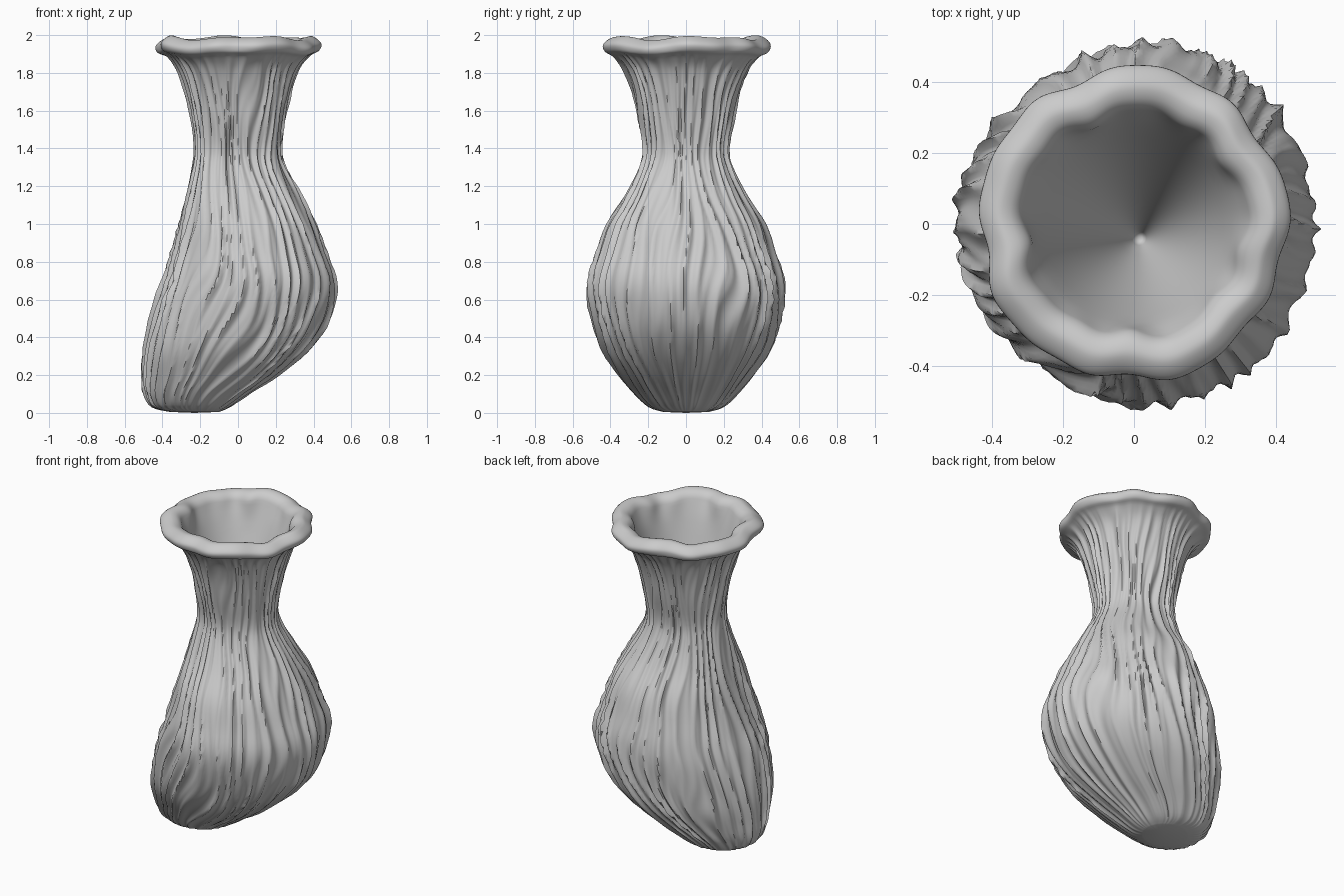
import bpy, bmesh
from math import sin, cos, pi, tau

SEG, STEPS = 240, 4

# Outline of the leaning vase: z, left x, right x, y radius, fold depth
PROFILE = [
    (0.005, -0.36, -0.10, 0.12, 0.0), (0.03, -0.46, -0.04, 0.20, 0.015),
    (0.10, -0.51, 0.07, 0.28, 0.03), (0.20, -0.52, 0.23, 0.365, 0.04),
    (0.32, -0.515, 0.375, 0.45, 0.045), (0.45, -0.49, 0.475, 0.50, 0.05),
    (0.60, -0.445, 0.52, 0.53, 0.05), (0.72, -0.40, 0.52, 0.525, 0.05),
    (0.85, -0.36, 0.475, 0.48, 0.045), (1.00, -0.32, 0.42, 0.425, 0.04),
    (1.15, -0.285, 0.345, 0.33, 0.035), (1.30, -0.25, 0.26, 0.255, 0.03),
    (1.40, -0.238, 0.238, 0.235, 0.03), (1.55, -0.255, 0.255, 0.26, 0.03),
    (1.70, -0.288, 0.29, 0.29, 0.03), (1.82, -0.33, 0.33, 0.34, 0.03),
    (1.885, -0.38, 0.38, 0.39, 0.012),
    # rolled lip
    (1.91, -0.425, 0.42, 0.43, 0.0), (1.945, -0.435, 0.43, 0.44, 0.0),
    (1.975, -0.405, 0.40, 0.41, 0.0), (1.985, -0.37, 0.37, 0.37, 0.0),
    (1.96, -0.325, 0.325, 0.325, 0.0),
    # funnel-shaped inside
    (1.88, -0.295, 0.295, 0.295, 0.0), (1.55, -0.185, 0.195, 0.19, 0.0),
    (1.05, -0.005, 0.035, 0.02, 0.0),
]


def spline(p, t):
    """Catmull-Rom through four rows."""
    return [0.5 * (2 * b + (c - a) * t + (2 * a - 5 * b + 4 * c - d) * t * t
                   + (3 * b - a - 3 * c + d) * t ** 3) for a, b, c, d in zip(*p)]


def fold(a, z):
    """0 on a ridge, up to 1 in a groove; ridges wander with height."""
    w = a + 0.05 * sin(4.3 * z + 3 * a) + 0.035 * sin(9 * z + 5 * a + 1) + 0.05 * sin(7 * a)
    main = abs(sin(17 * w)) ** 0.8
    second = abs(sin(11.5 * (w + 0.04 * sin(6 * z)) * 2 / 2 * 2 + 0.6))
    strength = 0.75 + 0.25 * sin(5 * a + 3.1 * z) * cos(3 * a - 5 * z)
    return (0.7 * main + 0.3 * second) * strength


# Interpolated cross-sections
rows = []
last = len(PROFILE) - 1
for i in range(last):
    quad = [PROFILE[max(0, min(last, i + k))] for k in (-1, 0, 1, 2)]
    rows += [spline(quad, s / STEPS) for s in range(STEPS)]
rows.append(PROFILE[-1])

bm = bmesh.new()
rings = []
for k, (z, xl, xr, ry, depth) in enumerate(rows):
    cx, rx = (xl + xr) / 2, (xr - xl) / 2
    lip = max(0.0, min(1.0, (z - 1.85) / 0.08))
    inner = k > 22 * STEPS
    ring = []
    for j in range(SEG):
        a = tau * j / SEG
        wob = lip * (0.008 * sin(5 * a + 1) + 0.007 * sin(9 * a) + 0.004 * sin(14 * a + 2))
        d = wob - max(0.0, depth) * fold(a, z) + 0.1 * max(0.0, depth)
        dz = lip * (0.008 * sin(4 * a + 0.5) + 0.006 * sin(7 * a + 2))
        cy = -0.04 * (1.88 - z) / 0.83 if inner else 0.0
        ring.append(bm.verts.new((cx + (rx + d) * cos(a), cy + (ry + d) * sin(a),
                                  max(0.0, z + dz))))
    rings.append(ring)

for lo, hi in zip(rings, rings[1:]):
    for j in range(SEG):
        n = (j + 1) % SEG
        bm.faces.new((lo[j], lo[n], hi[n], hi[j]))

# Flat foot and the closed tip of the funnel
for ring, tip in ((rings[0], (-0.23, 0, 0)), (rings[-1], (0.02, -0.04, 1.0))):
    c = bm.verts.new(tip)
    for j in range(SEG):
        bm.faces.new((ring[j], ring[(j + 1) % SEG], c))
bmesh.ops.recalc_face_normals(bm, faces=bm.faces)

mesh = bpy.data.meshes.new("folded_vase")
bm.to_mesh(mesh)
bm.free()
vase = bpy.data.objects.new("folded_vase", mesh)
bpy.context.collection.objects.link(vase)
bpy.context.view_layer.objects.active = vase
vase.select_set(True)
bpy.ops.object.shade_smooth_by_angle(angle=pi / 3)
